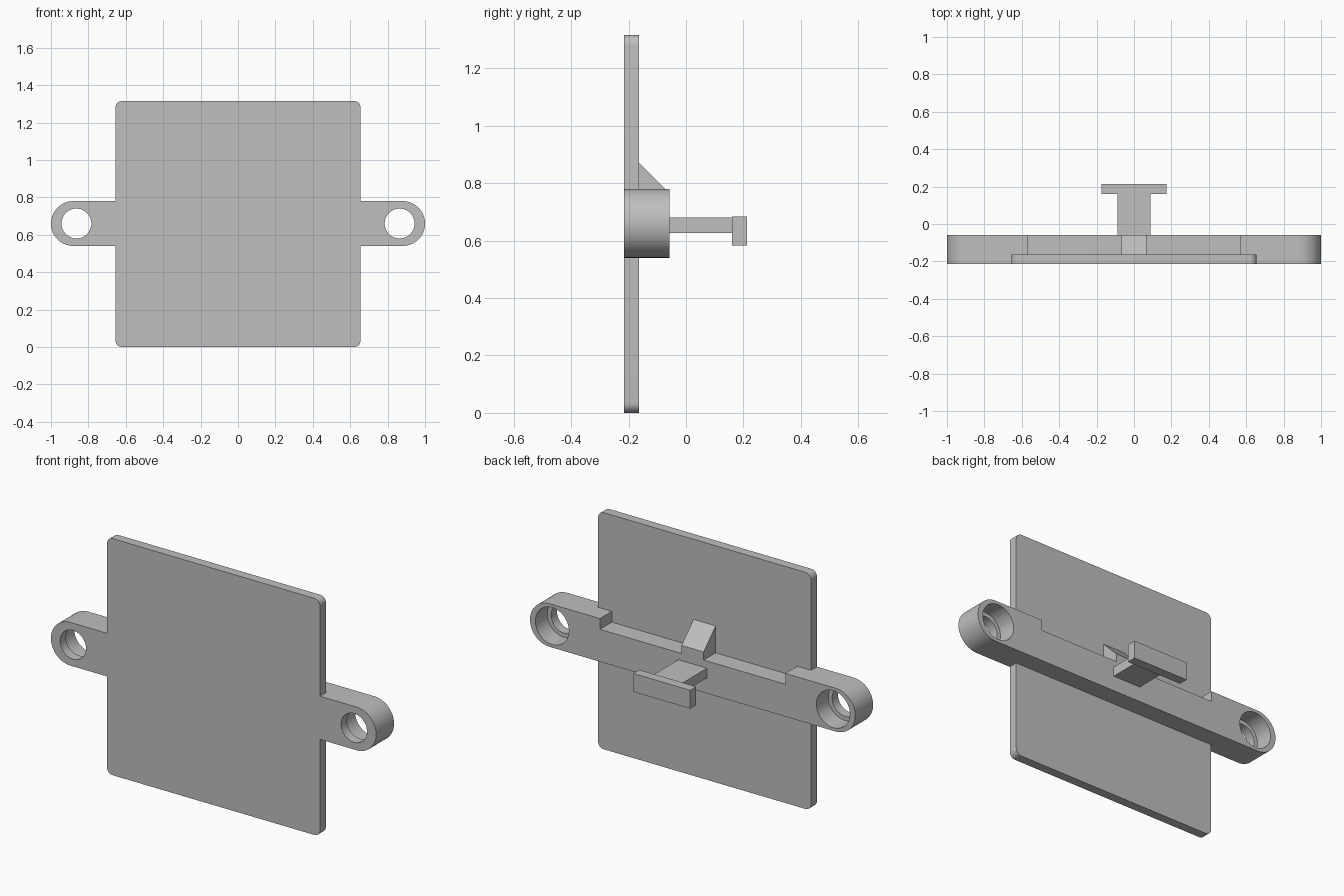
import bpy, bmesh, math
from mathutils import Vector

cube = bpy.data.objects.get("Cube")
if cube:
    bpy.data.objects.remove(cube, do_unlink=True)

grey = bpy.data.materials.new("plain_grey")
grey.use_nodes = True
colour = (0.52, 0.52, 0.52, 1)
grey.diffuse_color = colour
grey.node_tree.nodes["Principled BSDF"].inputs["Base Color"].default_value = colour

FRONT, SEAT, BACK = -0.215, -0.163, -0.058   # front face, rear of plate, rear of bar
MID = 0.66                                   # height of the bar centre line


def prism(name, points, start, vector):
    """Extrude a closed outline; points are 3D, offset by start."""
    bm = bmesh.new()
    face = bm.faces.new([bm.verts.new(Vector(p) + Vector(start)) for p in points])
    moved = bmesh.ops.extrude_face_region(bm, geom=[face])["geom"]
    bmesh.ops.translate(bm, vec=vector, verts=[g for g in moved if isinstance(g, bmesh.types.BMVert)])
    bmesh.ops.recalc_face_normals(bm, faces=bm.faces)
    mesh = bpy.data.meshes.new(name)
    bm.to_mesh(mesh)
    bm.free()
    mesh.materials.append(grey)
    obj = bpy.data.objects.new(name, mesh)
    bpy.context.collection.objects.link(obj)
    return obj


def slab(name, outline, y0, y1):
    return prism(name, [(x, 0, z) for x, z in outline], (0, y0, 0), (0, y1 - y0, 0))


def box(name, half_x, y0, y1, z0, z1):
    return slab(name, [(-half_x, z0), (half_x, z0), (half_x, z1), (-half_x, z1)], y0, y1)


def arc(cx, cz, r, a0, a1, steps):
    angles = [math.radians(a0 + (a1 - a0) * i / steps) for i in range(steps + 1)]
    return [(cx + r * math.cos(a), cz + r * math.sin(a)) for a in angles]


def cut(obj, cutter):
    mod = obj.modifiers.new(cutter.name, 'BOOLEAN')
    mod.operation, mod.solver, mod.object = 'DIFFERENCE', 'EXACT', cutter
    cutter.hide_render = True
    cutter.hide_set(True)


def smooth(obj):
    bpy.ops.object.select_all(action='DESELECT')
    obj.select_set(True)
    bpy.context.view_layer.objects.active = obj
    bpy.ops.object.shade_smooth_by_angle(angle=math.radians(30))


# Square plate with small rounded corners
half, height, r = 0.655, 1.315, 0.035
outline = []
for i, (x, z) in enumerate([(half - r, height - r), (r - half, height - r), (r - half, r), (half - r, r)]):
    outline += arc(x, z, r, 90 * i, 90 * i + 90, 8)
plate = slab("plate", outline, FRONT, SEAT)

# Round-ended cross bar with a shallow recess along its top
ear_r, recess_x, recess_z = 0.12, 0.57, 0.72
outline = arc(1 - ear_r, MID, ear_r, -90, 90, 32)
outline += [(recess_x, MID + ear_r), (recess_x, recess_z), (-recess_x, recess_z), (-recess_x, MID + ear_r)]
outline += arc(ear_r - 1, MID, ear_r, 90, 270, 32)
bar = slab("cross_bar", outline, FRONT, BACK)
cut(bar, box("plate_pocket_cutter", half, FRONT - 0.1, SEAT, -0.1, height + 0.1))

# Stepped screw holes in both ears
for side, x in (("left", 0.864), ("right", -0.864)):
    hole = arc(x, MID, 0.08, 0, 360, 48)[:-1]
    bore = arc(x, MID, 0.103, 0, 360, 48)[:-1]
    cut(bar, slab(side + "_hole_cutter", hole, FRONT - 0.1, BACK + 0.1))
    cut(bar, slab(side + "_bore_cutter", bore, SEAT, BACK + 0.1))

# Sloping gusset between bar and plate
wedge = [(0, SEAT, recess_z), (0, BACK, recess_z), (0, BACK, 0.765), (0, SEAT, 0.87)]
prism("gusset", wedge, (-0.068, 0, 0), (0.136, 0, 0))

# T-shaped hook at the back
box("hook_stem", 0.088, BACK, 0.16, 0.626, 0.68)
box("hook_crossbar", 0.175, 0.16, 0.213, 0.582, 0.684)

bpy.context.view_layer.update()
for obj in (plate, bar):
    smooth(obj)
